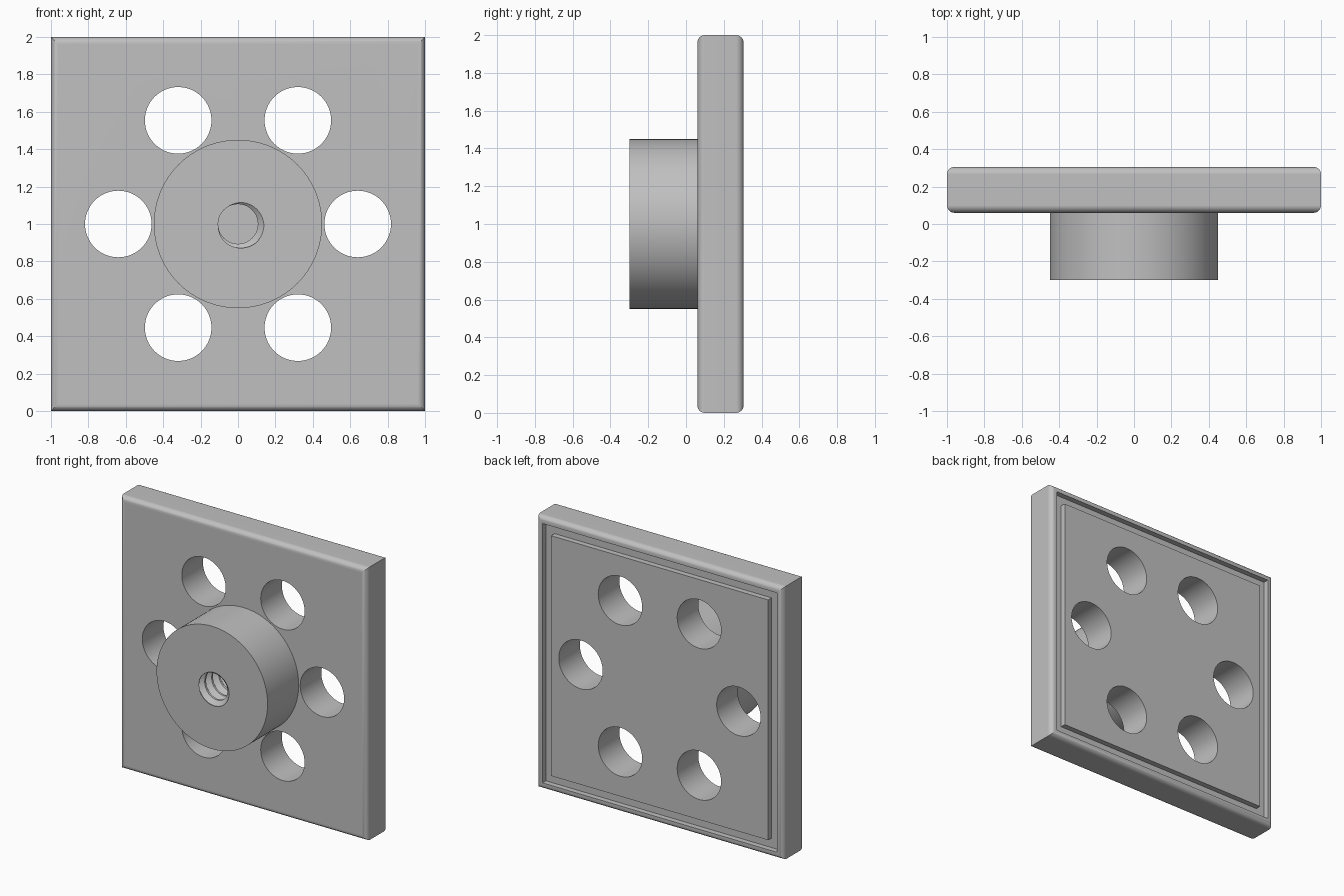
import bpy, bmesh
from math import sin, cos, pi, radians, tau

cube = bpy.data.objects.get("Cube")
if cube:
    bpy.data.objects.remove(cube, do_unlink=True)

grey = bpy.data.materials.new("machined_grey")
grey.use_nodes = True
colour = (0.53, 0.53, 0.53, 1)
grey.diffuse_color = colour
grey.node_tree.nodes["Principled BSDF"].inputs["Base Color"].default_value = colour

FRONT, MID, BACK, CENTRE = -0.30, 0.06, 0.305, 1.0


def finish(bm, name):
    bmesh.ops.remove_doubles(bm, verts=bm.verts, dist=0.00005)
    bmesh.ops.recalc_face_normals(bm, faces=bm.faces)
    mesh = bpy.data.meshes.new(name)
    bm.to_mesh(mesh)
    bm.free()
    mesh.materials.append(grey)
    obj = bpy.data.objects.new(name, mesh)
    bpy.context.collection.objects.link(obj)
    return obj


def activate(obj):
    bpy.ops.object.select_all(action='DESELECT')
    obj.select_set(True)
    bpy.context.view_layer.objects.active = obj


def smooth(obj):
    activate(obj)
    bpy.ops.object.shade_smooth_by_angle(angle=radians(31))


# Square plate: square rings following a rounded edge and a back groove
R, SEG = 0.04, 8
arc = [(R * sin(a), R * (1 - cos(a))) for a in (pi / 2 * i / SEG for i in range(SEG + 1))]
profile = [(1 - R + dx, MID + dy) for dx, dy in arc]
profile += [(1 - R + dx, BACK - dy) for dx, dy in reversed(arc)]
profile += [(0.95, BACK), (0.95, BACK - 0.04), (0.88, BACK - 0.04), (0.88, BACK)]

bm = bmesh.new()
rings = [[bm.verts.new((sx * h, y, CENTRE + sz * h))
          for sx, sz in ((-1, -1), (1, -1), (1, 1), (-1, 1))] for h, y in profile]
for a, b in zip(rings, rings[1:]):
    for i in range(4):
        j = (i + 1) % 4
        bm.faces.new((a[i], a[j], b[j], b[i]))
bm.faces.new(rings[0])
bm.faces.new(rings[-1])
plate = finish(bm, "square_plate")

# Six round through holes on a circle
for k in range(6):
    a = k * pi / 3
    bpy.ops.mesh.primitive_cylinder_add(
        vertices=64, radius=0.178, depth=1, rotation=(pi / 2, 0, 0),
        location=(0.64 * cos(a), 0.18, CENTRE + 0.64 * sin(a)))
    cutter = bpy.context.object
    cutter.name = "hole_cutter"
    cutter.hide_render = True
    cutter.data.materials.append(grey)
    activate(plate)
    cut = plate.modifiers.new("hole", 'BOOLEAN')
    cut.operation, cut.solver, cut.object = 'DIFFERENCE', 'EXACT', cutter
    bpy.ops.object.modifier_apply(modifier=cut.name)
    bpy.data.objects.remove(cutter, do_unlink=True)
smooth(plate)
weighted = plate.modifiers.new("weighted_normals", 'WEIGHTED_NORMAL')
weighted.keep_sharp = True

# Round boss with a right-hand threaded blind hole
PITCH, CREST, DEPTH, START, SIDES = 0.08, 0.106, 0.033, radians(-25), 96
STOPS = (-0.5, -0.4, -0.06, 0.06, 0.4)   # crest, flank, root, root, flank


def thread_radius(y, a):
    phase = ((y - FRONT) / PITCH - (START - a) / tau + 0.5) % 1 - 0.5
    t = (0.4 - abs(phase)) / 0.34
    return CREST + DEPTH * min(1, max(0, t))


bm = bmesh.new()
columns = []
for j in range(SIDES + 1):
    a = -tau * j / SIDES
    points = [(0.45, MID), (0.45, FRONT)]
    for turn in range(-2, 7):
        for s in STOPS:
            y = FRONT + PITCH * (turn + s + (START - a) / tau)
            y = min(MID, max(FRONT, y))
            points.append((thread_radius(y, a), y))
    points.append((0, MID))
    columns.append([bm.verts.new((r * cos(a), y, CENTRE + r * sin(a))) for r, y in points])
for a, b in zip(columns, columns[1:]):
    for i in range(len(a) - 1):
        bm.faces.new((a[i], a[i + 1], b[i + 1], b[i]))
boss = finish(bm, "threaded_boss")
smooth(boss)
